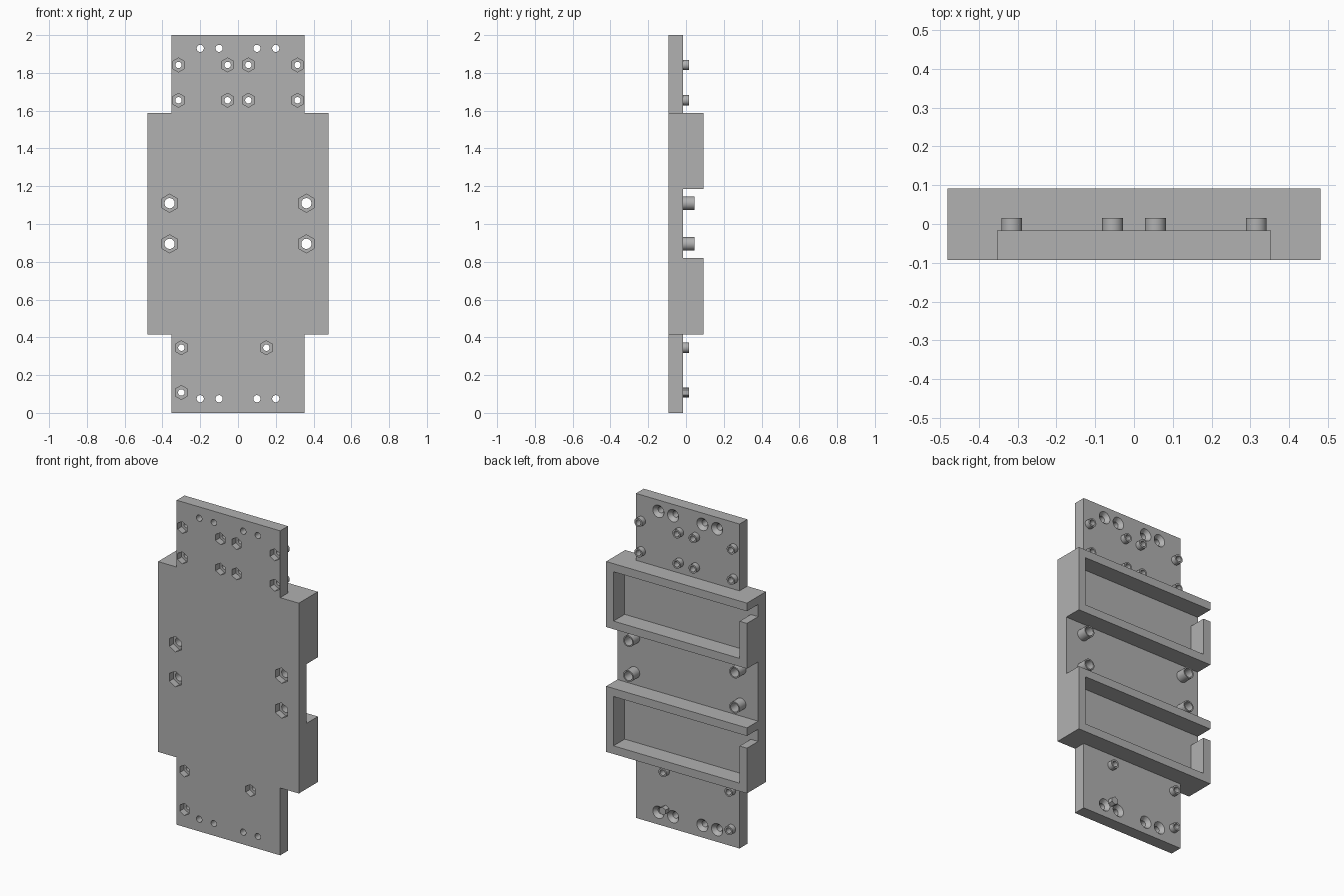
import bpy, bmesh, math
from mathutils import Matrix, Vector

if "Cube" in bpy.data.objects:
    bpy.data.objects.remove(bpy.data.objects["Cube"], do_unlink=True)

grey = bpy.data.materials.new("plain grey")
grey.use_nodes = True
grey.diffuse_color = (0.44, 0.44, 0.44, 1)
grey.node_tree.nodes["Principled BSDF"].inputs["Base Color"].default_value = grey.diffuse_color

FRONT, FLOOR, BACK = -0.093, -0.017, 0.092


def finish(name, bm):
    bmesh.ops.recalc_face_normals(bm, faces=bm.faces)
    mesh = bpy.data.meshes.new(name)
    bm.to_mesh(mesh)
    bm.free()
    mesh.materials.append(grey)
    obj = bpy.data.objects.new(name, mesh)
    bpy.context.collection.objects.link(obj)
    return obj


def extrude_profile(name, points, y0, y1):
    """Extrude an x-z outline from y0 to y1."""
    bm = bmesh.new()
    face = bm.faces.new([bm.verts.new((x, y0, z)) for x, z in points])
    new = bmesh.ops.extrude_face_region(bm, geom=[face])["geom"]
    bmesh.ops.translate(bm, vec=(0, y1 - y0, 0),
                        verts=[v for v in new if isinstance(v, bmesh.types.BMVert)])
    return finish(name, bm)


def add_round(bm, x, z, y0, y1, r0, r1=None, sides=32):
    """Cylinder, prism or cone running along y."""
    turn = Matrix.Rotation(-math.pi / 2, 4, "X")
    place = Matrix.Translation(Vector((x, (y0 + y1) / 2, z)))
    bmesh.ops.create_cone(bm, cap_ends=True, segments=sides, radius1=r0,
                          radius2=r0 if r1 is None else r1, depth=y1 - y0,
                          matrix=place @ turn)


def cut(obj, cutter):
    mod = obj.modifiers.new("cut", "BOOLEAN")
    mod.operation, mod.solver, mod.object = "DIFFERENCE", "EXACT", cutter
    bpy.context.view_layer.objects.active = obj
    bpy.ops.object.modifier_apply(modifier=mod.name)


# Fastener positions (x, z)
small = [(x, z) for x in (-0.315, -0.055, 0.055, 0.315) for z in (1.655, 1.842)]
small += [(-0.3, 0.345), (-0.3, 0.108), (0.15, 0.345)]
large = [(x, z) for x in (-0.362, 0.362) for z in (0.895, 1.11)]
screws = [(x, z) for x in (-0.2, -0.1, 0.1, 0.2) for z in (0.075, 1.93)]

# Base plate with wide middle
right = [(0.353, 0), (0.353, 0.415), (0.48, 0.415), (0.48, 1.588), (0.353, 1.588), (0.353, 2)]
plate = extrude_profile("base_plate", right + [(-x, z) for x, z in reversed(right)], FRONT, FLOOR)

# Raised tray frames, each open through a slot on one side
W, H, T = 0.48, 0.404, 0.05
for name, z in (("lower_tray_frame", 0.415), ("upper_tray_frame", 1.184)):
    low, high, lip = z + T, z + H - T, z + H - 0.125
    extrude_profile(name, [
        (-W, z), (W, z), (W, z + H), (-W, z + H), (-W, high), (W - T, high),
        (W - T, low), (T - W, low), (T - W, lip), (-W, lip)], FLOOR, BACK)

# Standoffs on the back
bm = bmesh.new()
for x, z in small:
    add_round(bm, x, z, FLOOR, 0.015, 0.027)
for x, z in large:
    add_round(bm, x, z, FLOOR, 0.045, 0.035)
standoffs = finish("standoffs", bm)

# Solid locating pin
bm = bmesh.new()
add_round(bm, 0.15, 0.108, FLOOR - 0.02, 0.015, 0.025, sides=6)
finish("locating_pin", bm)

# Cutters: through holes, then hex pockets and countersinks
bm = bmesh.new()
for group, radius in ((small, 0.017), (large, 0.027), (screws, 0.019)):
    for x, z in group:
        add_round(bm, x, z, FRONT - 0.1, BACK + 0.1, radius)
holes = finish("hole_cutter", bm)

bm = bmesh.new()
for group, radius in ((small, 0.037), (large, 0.048)):
    for x, z in group:
        add_round(bm, x, z, FRONT - 0.04, FRONT + 0.04, radius, sides=6)
for x, z in screws:
    add_round(bm, x, z, FLOOR - 0.03, FLOOR + 0.01, 0.014, 0.046)
pockets = finish("pocket_cutter", bm)

cut(plate, holes)
cut(plate, pockets)
cut(standoffs, holes)
for cutter in (holes, pockets):
    bpy.data.objects.remove(cutter, do_unlink=True)

# Smooth the round walls, keep the corners sharp
for obj in (plate, standoffs):
    bpy.ops.object.select_all(action="DESELECT")
    obj.select_set(True)
    bpy.context.view_layer.objects.active = obj
    bpy.ops.object.shade_smooth_by_angle(angle=math.radians(30))
